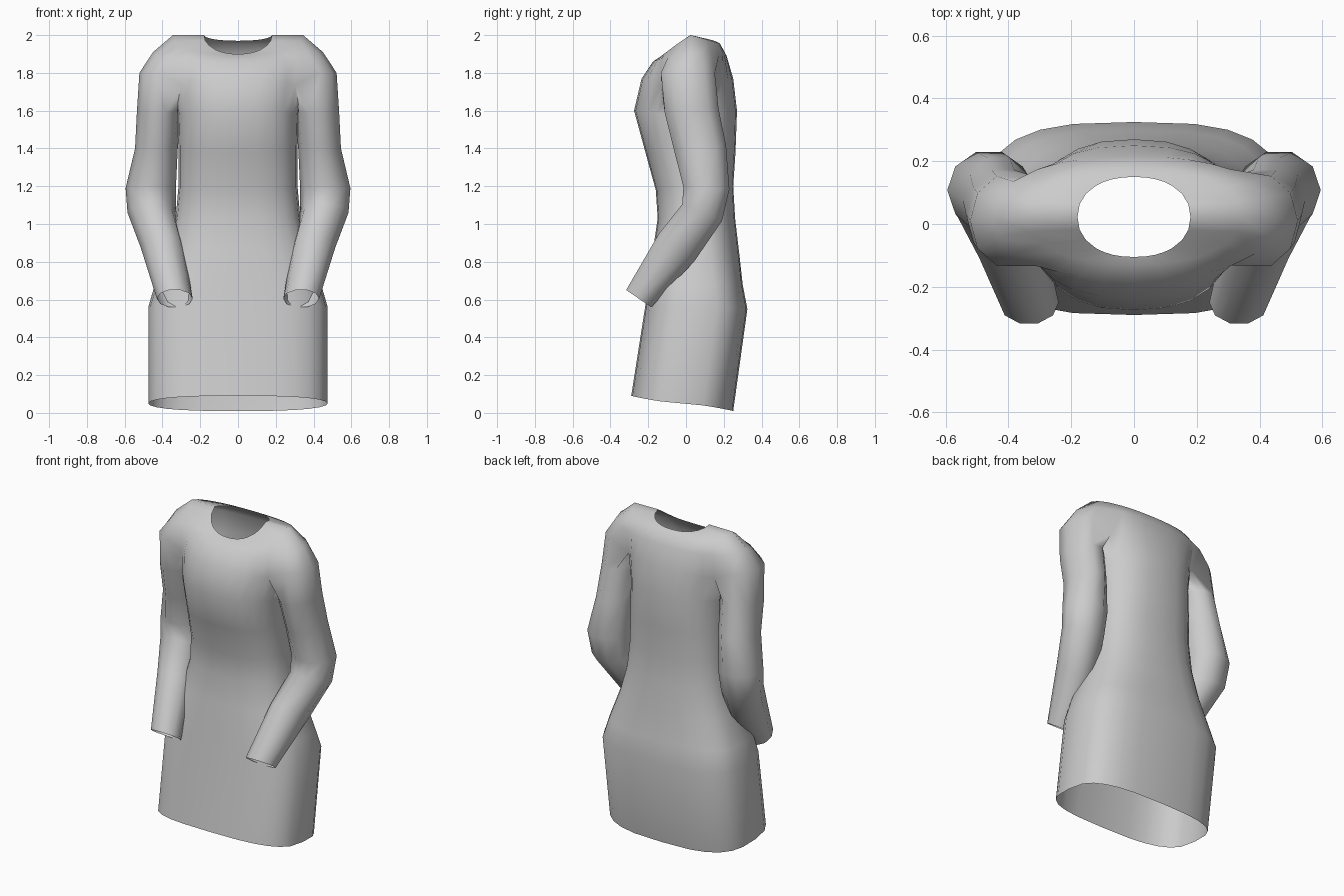
import bpy, bmesh
from math import sin, cos, radians
from mathutils import Vector

cube = bpy.data.objects.get("Cube")
if cube:
    bpy.data.objects.remove(cube, do_unlink=True)

mat = bpy.data.materials.new("light grey cloth")
grey = (0.6, 0.6, 0.6, 1)
mat.diffuse_color = grey
mat.use_nodes = True
mat.node_tree.nodes["Principled BSDF"].inputs["Base Color"].default_value = grey

bm = bmesh.new()


def ring(angles, hw, yf, yb, zs, zf, zb, p):
    """Rounded horizontal loop; its height runs from the sides to front and back."""
    verts = []
    for a in angles:
        c, s = cos(radians(a)), sin(radians(a))
        px = abs(c) ** (2 / p) * (1 if c > 0 else -1)
        py = abs(s) ** (2 / p) * (1 if s > 0 else -1)
        z = zs + ((zb if s > 0 else zf) - zs) * abs(s)
        verts.append(bm.verts.new((hw * px, (yf + yb) / 2 + (yb - yf) / 2 * py, z)))
    return verts


def sleeve_ring(side, centre, ru, rv, tilt, picks=range(10)):
    """Tilted loop round the arm, from inner front by the back to outer front."""
    verts = []
    for i in picks:
        t = radians((i - 2) * 36)
        p = Vector(centre) + Vector((-ru * cos(t), rv * sin(t) * cos(tilt), -rv * sin(t) * sin(tilt)))
        verts.append(bm.verts.new((side * p.x, p.y, p.z)))
    return verts


def bridge(a, b):
    for i in range(len(a)):
        j = (i + 1) % len(a)
        bm.faces.new((a[i], a[j], b[j], b[i]))


def loft(rings):
    for a, b in zip(rings, rings[1:]):
        bridge(a, b)


# Skirt and bodice, hem to armholes: half width, front y, back y, side z, front z, back z, roundness
body_angles = [15 * k for k in range(24)]
body = [ring(body_angles, *r) for r in (
    (0.475, -0.29, 0.25, 0.05, 0.09, 0.01, 3.0),
    (0.475, -0.215, 0.325, 0.56, 0.57, 0.55, 3.0),
    (0.44, -0.20, 0.30, 0.68, 0.68, 0.68, 2.9),
    (0.375, -0.175, 0.28, 0.86, 0.86, 0.86, 2.6),
    (0.33, -0.15, 0.26, 1.03, 1.03, 1.03, 2.5),
    (0.315, -0.16, 0.25, 1.20, 1.18, 1.20, 2.5),
    (0.315, -0.215, 0.262, 1.38, 1.38, 1.38, 2.5),
    (0.32, -0.275, 0.27, 1.57, 1.60, 1.60, 2.4),
    (0.34, -0.235, 0.25, 1.70, 1.77, 1.77, 2.5),
)]
loft(body)
arm = body[-1]

# Sleeves share their inner armhole edge with the bodice
outer = {}
for side in (1, -1):
    outer[side] = sleeve_ring(side, (0.40, 0.01, 1.80), 0.122, 0.15, 0, range(5, 10))
    ks = (22, 23, 0, 1, 2) if side > 0 else (14, 13, 12, 11, 10)
    rings = [[arm[k] for k in ks] + outer[side]]
    rings += [sleeve_ring(side, *s) for s in (
        ((0.417, 0.03, 1.60), 0.118, 0.15, -0.1),
        ((0.432, 0.075, 1.40), 0.113, 0.145, -0.1),
        ((0.462, 0.108, 1.19), 0.133, 0.128, 0.05),
        ((0.457, 0.085, 1.06), 0.128, 0.12, 0.4),
        ((0.40, -0.05, 0.875), 0.115, 0.125, 0.65),
        ((0.335, -0.25, 0.605), 0.095, 0.085, 0.6),
    )]
    loft(rings)

# Shoulder yoke from the armhole tops up to the neckline
loop = ([arm[22]] + outer[1][::-1] + arm[2:11] + outer[-1] + arm[14:22])
side_steps = [-50 + 100 * i / 6 for i in range(7)]
yoke_angles = (side_steps + [60 + 10 * i for i in range(7)]
               + [180 + a for a in side_steps] + [240 + 10 * i for i in range(7)])
yoke = [ring(yoke_angles, *r) for r in (
    (0.45, -0.175, 0.215, 1.91, 1.86, 1.89, 2.3),
    (0.345, -0.13, 0.18, 2.0, 1.89, 1.955, 2.2),
    (0.18, -0.105, 0.15, 2.0, 1.90, 1.97, 2.2),
)]
loft([loop] + yoke)

bmesh.ops.recalc_face_normals(bm, faces=bm.faces[:])
mesh = bpy.data.meshes.new("dress")
bm.to_mesh(mesh)
bm.free()
mesh.materials.append(mat)
mesh.shade_smooth()
dress = bpy.data.objects.new("dress", mesh)
bpy.context.collection.objects.link(dress)
